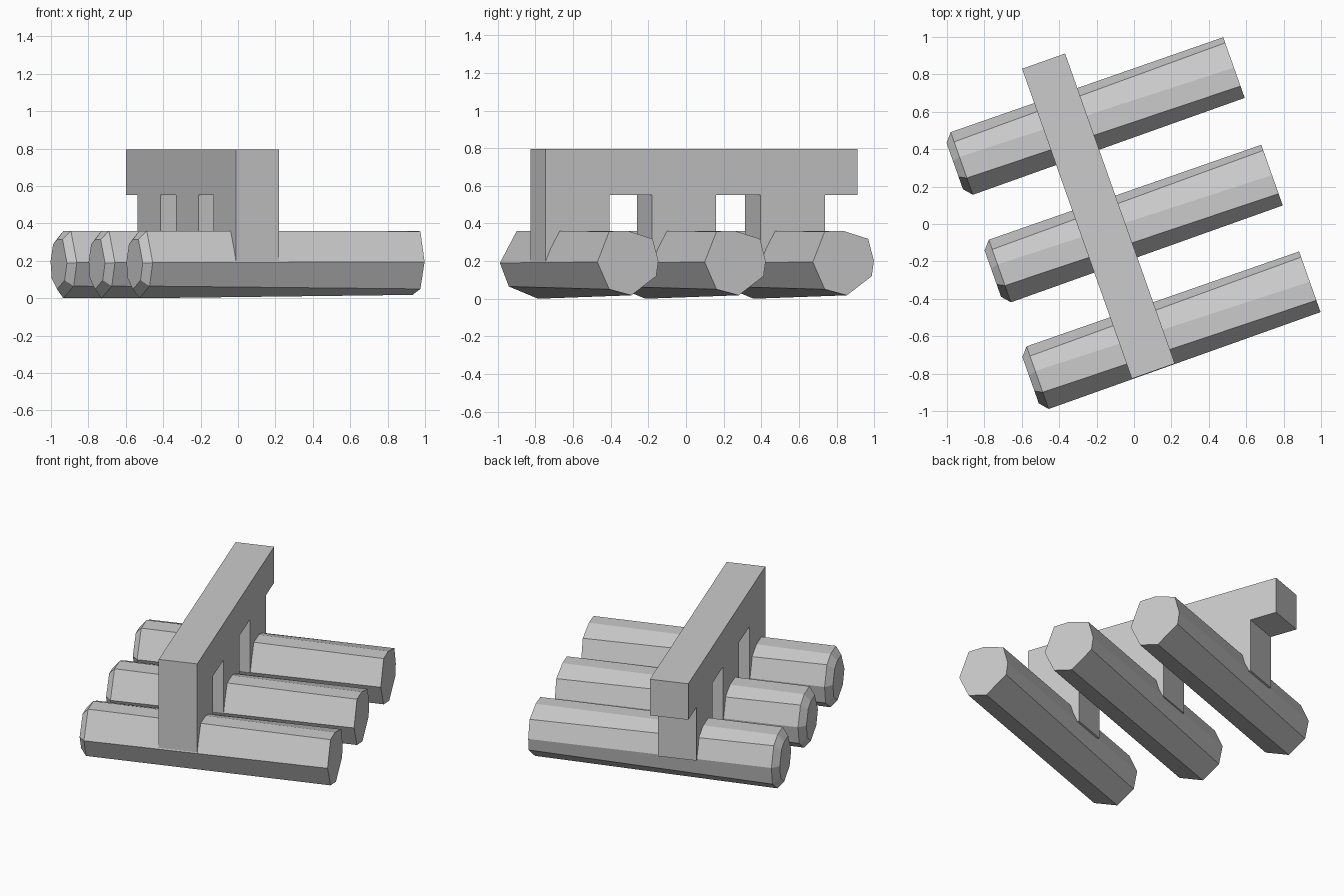
import bpy
import bmesh
from math import radians
from mathutils import Matrix, Vector

cube = bpy.data.objects.get("Cube")
if cube:
    bpy.data.objects.remove(cube, do_unlink=True)

# One plain grey for every part
grey = bpy.data.materials.new("plain grey")
grey.use_nodes = True
colour = (0.6, 0.6, 0.6, 1)
grey.diffuse_color = colour
grey.node_tree.nodes["Principled BSDF"].inputs["Base Color"].default_value = colour

# The whole rack is turned about the vertical axis
TURN = Matrix.Rotation(radians(19.5), 4, 'Z')


def loft(name, rings):
    """Skin a row of matching closed rings and cap both ends."""
    bm = bmesh.new()
    loops = [[bm.verts.new(TURN @ Vector(p)) for p in ring] for ring in rings]
    for a, b in zip(loops, loops[1:]):
        for i in range(len(a)):
            j = (i + 1) % len(a)
            bm.faces.new((a[i], a[j], b[j], b[i]))
    bm.faces.new(loops[0])
    bm.faces.new(loops[-1])
    bmesh.ops.recalc_face_normals(bm, faces=bm.faces)
    mesh = bpy.data.meshes.new(name)
    bm.to_mesh(mesh)
    bm.free()
    mesh.materials.append(grey)
    obj = bpy.data.objects.new(name, mesh)
    bpy.context.collection.objects.link(obj)
    return obj


def section(outline, along, across, scale=1.0, middle=0.185):
    """Place an outline across a log, optionally shrunk about its middle."""
    return [(along, across + y * scale, middle + (z - middle) * scale)
            for y, z in outline]


# Rough eight-sided logs, chamfered at the right end
chamfer_end = [(-.175, .19), (-.08, .36), (.04, .36), (.125, .325),
               (.18, .2), (.155, .08), (.04, .0), (-.125, .065)]
cut_end = [(-.172, .195), (-.105, .358), (0, .36), (.14, .318),
           (.172, .2), (.16, .12), (.02, .018), (-.105, .05)]
for label, across in (("front", -.605), ("middle", 0), ("back", .61)):
    loft(label + "_log", [
        section(chamfer_end, -.80, across, scale=.74),
        section(chamfer_end, -.76, across),
        section(cut_end, .783, across),
    ])

# Comb-shaped beam: three posts under one bar that overhangs at the back
bar_top, bar_bottom, post_foot = .795, .552, .195
posts = [(-.776, -.415), (-.176, .185), (.434, .80)]
profile = [(.982, bar_bottom), (.982, bar_top), (posts[0][0], bar_top)]
for start, end in posts:
    if start != posts[0][0]:
        profile.append((start, bar_bottom))
    profile += [(start, post_foot), (end, post_foot), (end, bar_bottom)]
loft("beam_with_posts",
     [[(x, y, z) for y, z in profile] for x in (-.287, -.043)])
